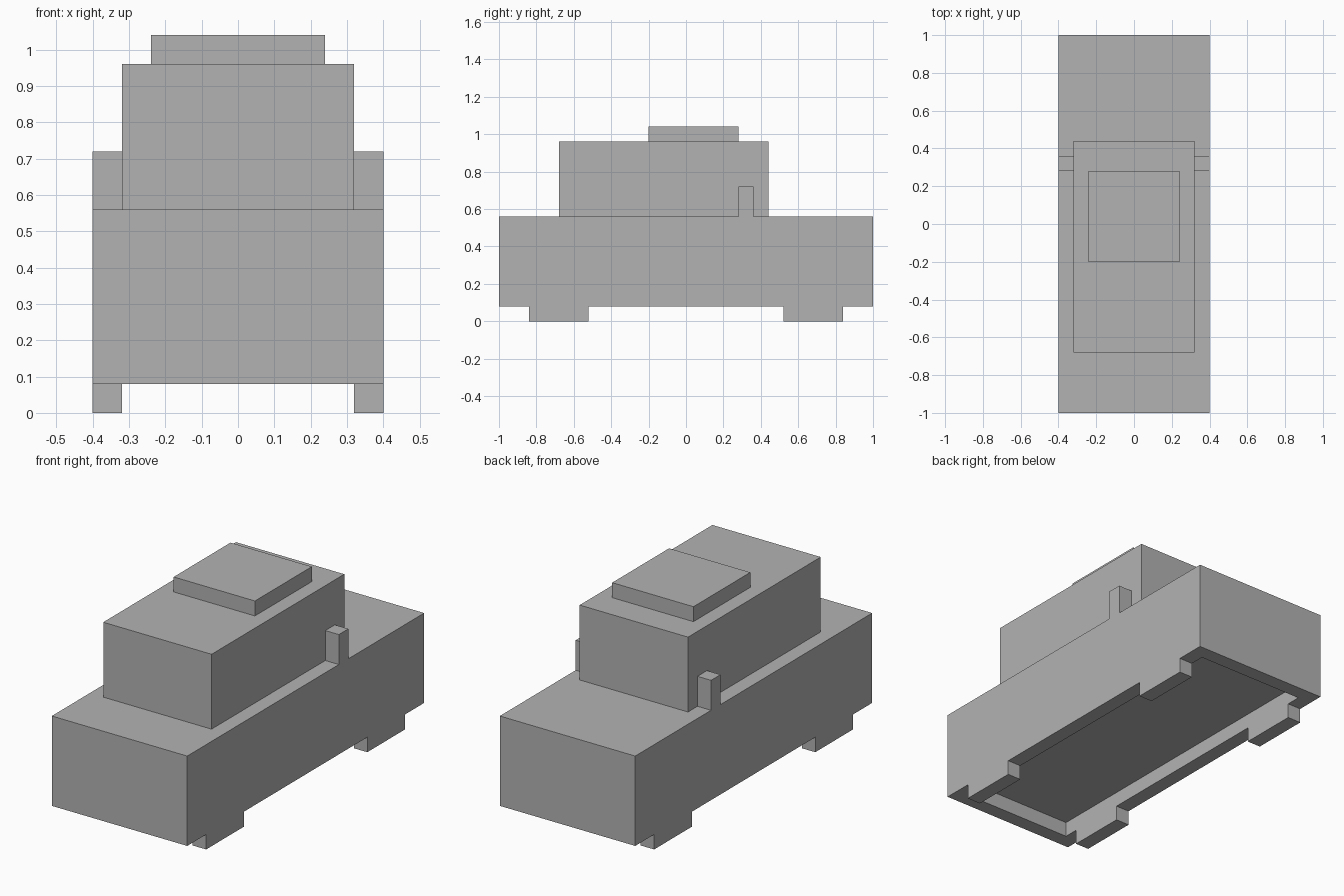
import bpy
import bmesh
from mathutils import Vector

default = bpy.data.objects.get("Cube")
if default:
    bpy.data.objects.remove(default, do_unlink=True)

STEP = 0.08  # common block unit

grey = bpy.data.materials.new("plain_grey")
grey.use_nodes = True
grey.diffuse_color = (0.45, 0.45, 0.45, 1)
grey.node_tree.nodes["Principled BSDF"].inputs["Base Color"].default_value = grey.diffuse_color


def block(name, low, high, recess=0):
    """Box between two corners, optionally hollowed from below."""
    low, high = Vector(low), Vector(high)
    bm = bmesh.new()
    bmesh.ops.create_cube(bm, size=1)
    bmesh.ops.scale(bm, vec=high - low, verts=bm.verts)
    bmesh.ops.translate(bm, vec=(low + high) / 2, verts=bm.verts)
    if recess:
        bm.normal_update()
        floor = [f for f in bm.faces if f.normal.z < -0.5]
        bmesh.ops.inset_region(bm, faces=floor, thickness=recess, use_even_offset=True)
        pushed = bmesh.ops.extrude_discrete_faces(bm, faces=floor)["faces"]
        bmesh.ops.translate(bm, vec=(0, 0, recess), verts=pushed[0].verts)
    mesh = bpy.data.meshes.new(name)
    bm.to_mesh(mesh)
    bm.free()
    mesh.materials.append(grey)
    obj = bpy.data.objects.new(name, mesh)
    bpy.context.collection.objects.link(obj)
    return obj


# Main body with a shallow hollow underneath, cabin and roof panel
block("body", (-0.4, -1, STEP), (0.4, 1, 0.56), recess=STEP)
block("cabin", (-0.32, -0.68, 0.56), (0.32, 0.44, 0.96))
block("roof_panel", (-0.24, -0.2, 0.96), (0.24, 0.28, 1.04))

# Wheels and side mirrors, one set per side
for side, x in (("left", 0.32), ("right", -0.4)):
    for end, y in (("front", -0.84), ("back", 0.52)):
        block(f"{end}_{side}_wheel", (x, y, 0), (x + STEP, y + 0.32, STEP))
    block(f"{side}_mirror", (x, 0.28, 0.56), (x + STEP, 0.36, 0.72))
